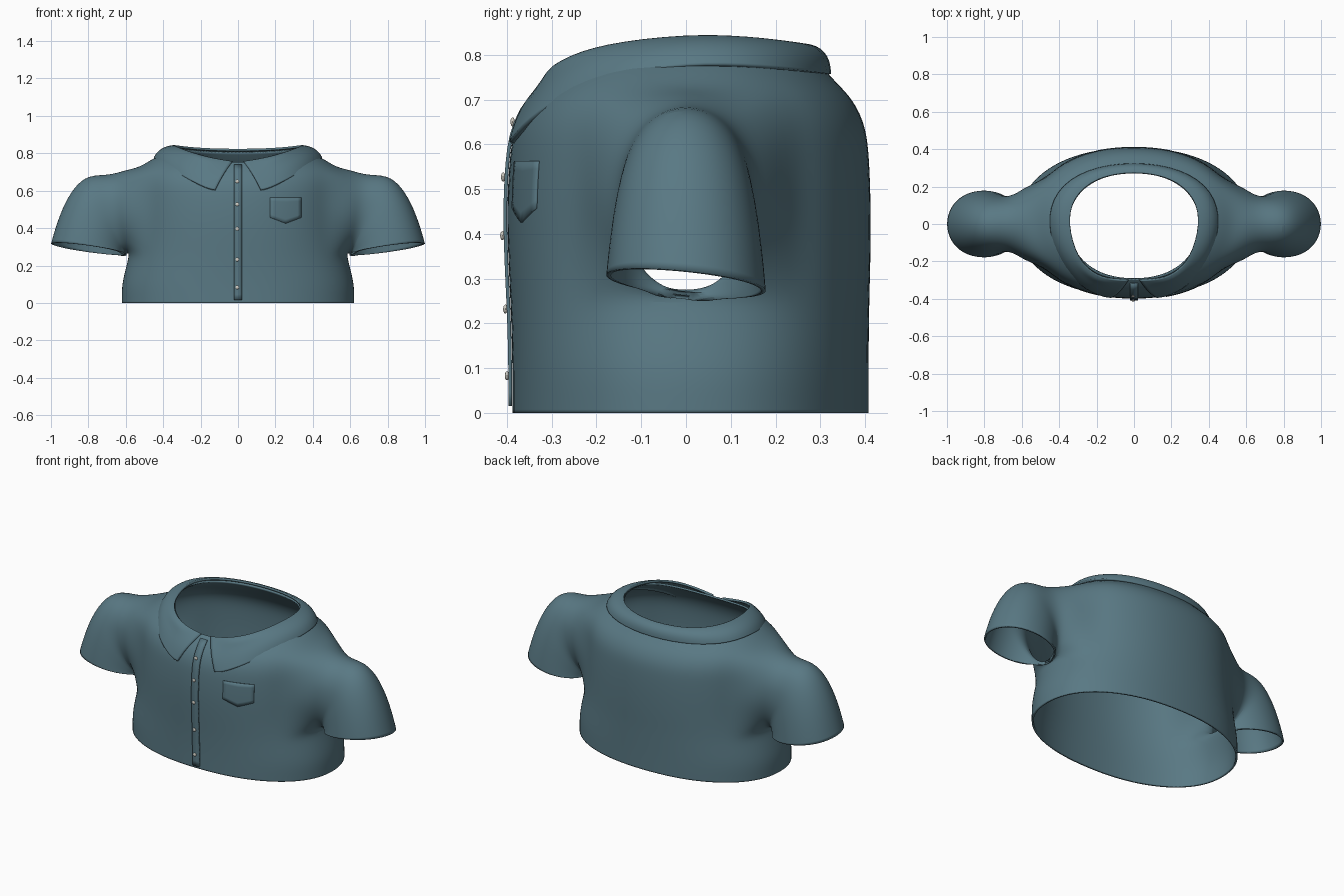
import bpy, bmesh, math
from mathutils import Vector

if "Cube" in bpy.data.objects:
    bpy.data.objects.remove(bpy.data.objects["Cube"])


def material(name, color):
    m = bpy.data.materials.new(name)
    m.diffuse_color = color
    m.use_nodes = True
    m.node_tree.nodes["Principled BSDF"].inputs["Base Color"].default_value = m.diffuse_color
    return m


CLOTH = material("blue_cloth", (0.10, 0.19, 0.23, 1))
PEARL = material("button_pearl", (0.62, 0.60, 0.54, 1))


def finish(name, bm, mat, levels=0, thickness=0, offset=-1):
    bmesh.ops.recalc_face_normals(bm, faces=bm.faces)
    me = bpy.data.meshes.new(name)
    bm.to_mesh(me)
    bm.free()
    ob = bpy.data.objects.new(name, me)
    bpy.context.collection.objects.link(ob)
    me.materials.append(mat)
    if levels:
        s = ob.modifiers.new("smooth", 'SUBSURF')
        s.levels = s.render_levels = levels
        s.boundary_smooth = 'PRESERVE_CORNERS'
    if thickness:
        s = ob.modifiers.new("cloth", 'SOLIDIFY')
        s.thickness, s.offset = thickness, offset
    bpy.ops.object.select_all(action='DESELECT')
    ob.select_set(True)
    bpy.context.view_layer.objects.active = ob
    bpy.ops.object.shade_smooth_by_angle(angle=math.radians(40))
    return ob


def grid_faces(bm, rows):
    for a, b in zip(rows, rows[1:]):
        for i in range(len(a) - 1):
            bm.faces.new((a[i], a[i + 1], b[i + 1], b[i]))


# Torso rings: half width, front y, back y, then z at front, side and back
RINGS = [
    (.625, -.39, .41, 0, 0, 0), (.625, -.39, .41, .03, .03, .03),
    (.624, -.39, .41, .10, .10, .10), (.602, -.392, .411, .19, .19, .19),
    (.585, -.395, .412, .26, .255, .26), (.57, -.40, .415, .36, .36, .36),
    (.565, -.402, .415, .46, .47, .47), (.56, -.398, .412, .55, .58, .56),
    (.555, -.390, .405, .62, .66, .64), (.53, -.368, .375, .675, .725, .70),
    (.465, -.342, .340, .71, .768, .735), (.40, -.317, .308, .737, .80, .77),
    (.354, -.298, .280, .752, .832, .808)]
N, HALF, LOW, HIGH = 32, 3, 4, 9


def power(v, e):
    return math.copysign(abs(v) ** e, v)


bm = bmesh.new()
rows = []
for rx, yf, yb, zf, zs, zb in RINGS:
    row = []
    for i in range(N):
        t = 2 * math.pi * i / N
        c, s = power(math.cos(t), 2 / 2.2), power(math.sin(t), 2 / 2.2)
        z = zs + ((zf if s < 0 else zb) - zs) * s * s
        row.append(bm.verts.new((rx * c, s * (yb if s > 0 else -yf), z)))
    rows.append(row)
for k in range(len(rows) - 1):
    for i in range(N):
        side = min(abs((i + .5 + N / 2) % N - N / 2), abs(i + .5 - N / 2))
        if not (side < HALF and LOW <= k < HIGH):      # leave the armholes open
            j = (i + 1) % N
            bm.faces.new((rows[k][i], rows[k][j], rows[k + 1][j], rows[k + 1][i]))

# Sleeves: top x, top z, underside x, underside z, half depth, tilt
SLEEVE = [(.60, .715, .588, .262, .195, 0), (.69, .685, .596, .256, .155, 0),
          (.80, .690, .60, .256, .150, -.003), (.88, .625, .60, .256, .163, -.008),
          (.945, .505, .60, .258, .173, -.012), (.985, .385, .60, .26, .180, -.016),
          (1.003, .318, .598, .262, .183, -.018)]
for sx, mid in ((1, 0), (-1, N // 2)):
    col = [(mid + d) % N for d in range(-HALF, HALF + 1)]
    loop = [rows[LOW][i] for i in col]
    loop += [rows[k][col[-1]] for k in range(LOW + 1, HIGH)]
    loop += [rows[HIGH][i] for i in reversed(col)]
    loop += [rows[k][col[0]] for k in range(HIGH - 1, LOW, -1)]
    angles = [math.atan2((v.co.z - .48) / .23, v.co.y / .22) for v in loop]
    last = loop
    for tx, tz, ux, uz, hw, tilt in SLEEVE:
        top, low = Vector((sx * tx, 0, tz)), Vector((sx * ux, 0, uz))
        ring = [bm.verts.new((top + low) / 2 + (top - low) / 2 * math.sin(a)
                             + Vector((0, hw, tilt)) * math.cos(a)) for a in angles]
        for i in range(len(ring)):
            j = (i + 1) % len(ring)
            bm.faces.new((last[i], last[j], ring[j], ring[i]))
        last = ring
shirt = finish("shirt_body_and_sleeves", bm, CLOTH, 2, .010)
bpy.context.view_layer.update()
deps = bpy.context.evaluated_depsgraph_get()


def front(x, z):
    """y of the shirt front at x, z"""
    hit, loc, _, _ = shirt.ray_cast(Vector((x, -2, z)), Vector((0, 1, 0)), depsgraph=deps)
    return loc.y if hit and loc.y < 0 else -.298


# Collar: fold line and outer edge, centre front to centre back, mirrored
FOLD = [(.03, -.302, .758), (.10, -.302, .768), (.20, -.280, .790), (.305, -.19, .825),
        (.355, 0, .847), (.33, .14, .842), (.21, .25, .828), (0, .285, .822)]
EDGE = [(.122, -.395, .605), (.165, -.392, .612), (.28, -.345, .668), (.405, -.20, .745),
        (.468, 0, .785), (.425, .18, .775), (.26, .297, .761), (0, .338, .755)]
FOLD, EDGE = ([*p, *((-x, y, z) for x, y, z in p[-2::-1])] for p in (FOLD, EDGE))
bm = bmesh.new()
rows = []
for t in (0, .12, .35, .6, .82, 1):
    row = []
    for p, q in zip(FOLD, EDGE):
        a, b = Vector(p), Vector(q)
        out = Vector((b.x, b.y, 0)).normalized()
        bulge = .028 if b.y > -.25 else .016
        c = (a + b) / 2 + out * bulge + Vector((0, 0, bulge))
        v = a * (1 - t) ** 2 + c * 2 * t * (1 - t) + b * t * t
        if v.y < -.22 and t > 0:
            v.y = min(v.y, front(v.x, v.z) - .012)
        row.append(bm.verts.new(v))
    rows.append(row)
grid_faces(bm, rows)
finish("collar", bm, CLOTH, 2, .012)

# Button placket following the front
bm = bmesh.new()
rows = []
for k in range(25):
    z = .015 + .725 * k / 24
    y = front(0, z) - .009
    rows.append([bm.verts.new((x, y, z)) for x in (-.022, .022)])
grid_faces(bm, rows)
finish("button_placket", bm, CLOTH, 0, .008)

# Chest pocket with a pointed bottom, laid on the front
bm = bmesh.new()
cols = []
for k in range(9):
    x = .172 + .168 * k / 8
    low = .425 + .032 * abs(k - 4) / 4
    zs = [low + (.563 - low) * j / 6 for j in range(7)]
    cols.append([bm.verts.new((x, front(x, z) - .005, z)) for z in zs])
grid_faces(bm, cols)
finish("chest_pocket", bm, CLOTH, 0, .006)

# Buttons
for k, z in enumerate((.083, .232, .396, .527, .65)):
    bm = bmesh.new()
    bmesh.ops.create_uvsphere(bm, u_segments=16, v_segments=8, radius=1)
    bmesh.ops.scale(bm, vec=(.010, .005, .010), verts=bm.verts)
    bmesh.ops.translate(bm, vec=(-.004, front(0, z) - .012, z), verts=bm.verts)
    finish(f"button_{k + 1}", bm, PEARL)
